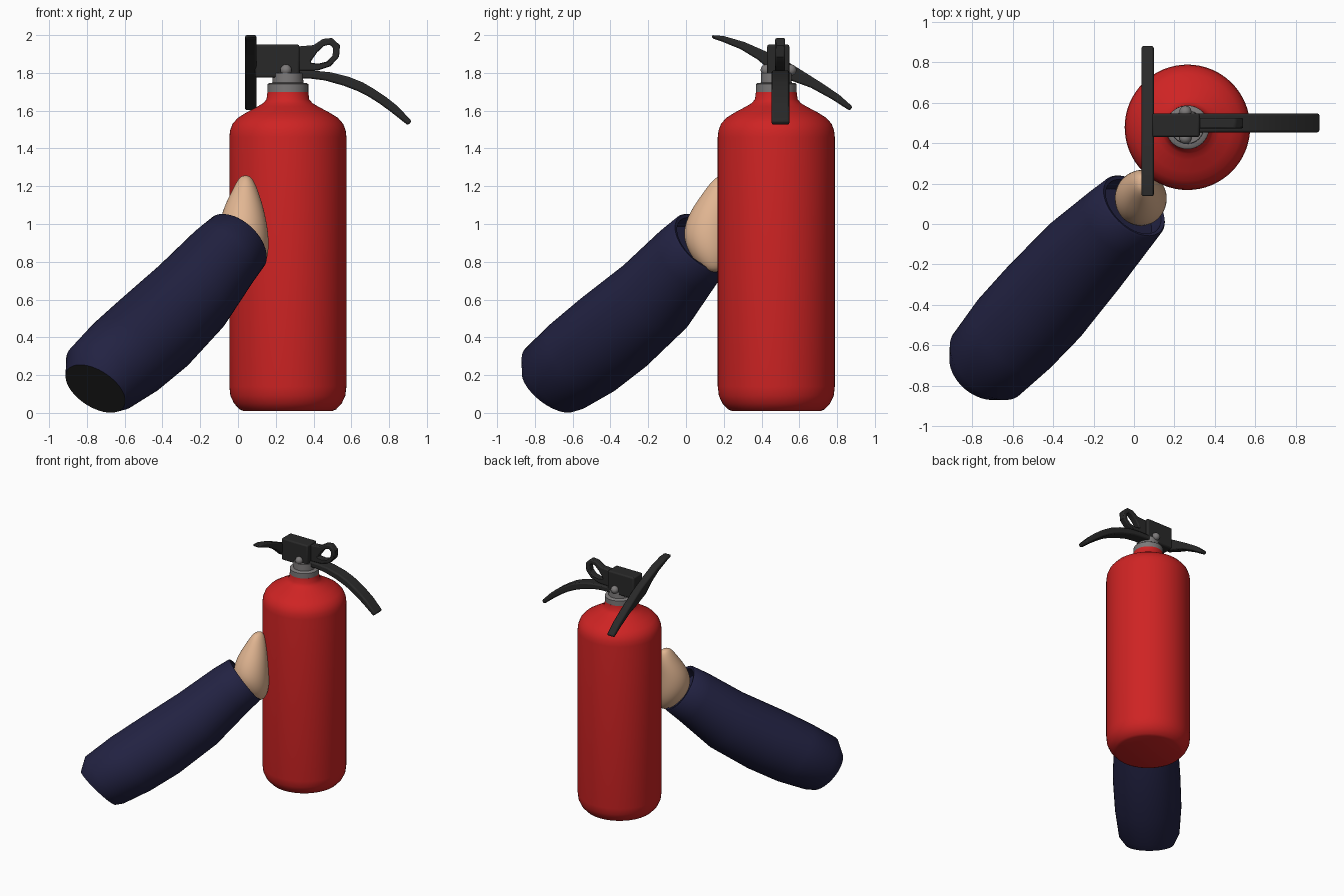
import bpy, bmesh, math
from mathutils import Vector


def mat(name, c):
    m = bpy.data.materials.new(name)
    m.diffuse_color = (*c, 1)
    return m


RED = mat("red paint", (0.62, 0.017, 0.017))
NAVY = mat("navy cloth", (0.016, 0.016, 0.055))
SKIN = mat("skin", (0.76, 0.47, 0.29))
BLACK = mat("black plastic", (0.022, 0.022, 0.022))
GREY = mat("grey metal", (0.2, 0.19, 0.19))


def finish(name, bm, mats, angle=40, bevel=0):
    bmesh.ops.recalc_face_normals(bm, faces=bm.faces)
    me = bpy.data.meshes.new(name)
    bm.to_mesh(me)
    bm.free()
    ob = bpy.data.objects.new(name, me)
    bpy.context.collection.objects.link(ob)
    for m in mats:
        me.materials.append(m)
    if bevel:
        b = ob.modifiers.new("bevel", 'BEVEL')
        b.width, b.segments, b.limit_method = bevel, 2, 'ANGLE'
        b.angle_limit = math.radians(50)
    bpy.ops.object.select_all(action='DESELECT')
    bpy.context.view_layer.objects.active = ob
    ob.select_set(True)
    bpy.ops.object.shade_smooth_by_angle(angle=math.radians(angle))
    return ob


def rings(sections, n):
    """Skin of elliptical rings: (centre, radius a, radius b, normal)."""
    bm = bmesh.new()
    rows = []
    for c, a, b, nrm in sections:
        nrm = Vector(nrm).normalized()
        u = (Vector((1, 0, 0)) - nrm * nrm.x).normalized()
        v = nrm.cross(u)
        rows.append([bm.verts.new(Vector(c) + u * a * math.cos(t) + v * b * math.sin(t))
                     for t in (2 * math.pi * i / n for i in range(n))])
    for p, q in zip(rows, rows[1:]):
        for i in range(n):
            j = (i + 1) % n
            bm.faces.new((p[i], p[j], q[j], q[i]))
    start = bm.faces.new(rows[0][::-1])
    bm.faces.new(rows[-1])
    return bm, start


def lathe(name, profile, m, n=64):
    bm, _ = rings([((CX, CY, z), r, r, (0, 0, 1)) for r, z in profile], n)
    return finish(name, bm, [m])


def strip(name, outer, inner, lo, hi, to3d, closed=False, bevel=0.01):
    """Solid band between two outlines, extruded from lo to hi."""
    bm = bmesh.new()
    rows = [[bm.verts.new(to3d(p, d)) for p, d in ((o, lo), (i, lo), (i, hi), (o, hi))]
            for o, i in zip(outer, inner)]
    pairs = list(zip(rows, rows[1:])) + ([(rows[-1], rows[0])] if closed else [])
    for p, q in pairs:
        for i in range(4):
            j = (i + 1) % 4
            bm.faces.new((p[i], p[j], q[j], q[i]))
    if not closed:
        bm.faces.new(rows[0])
        bm.faces.new(rows[-1])
    return finish(name, bm, [BLACK], 35, bevel)


def xz(p, d):
    return (p[0], d, p[1])


def yz(p, d):
    return (d, p[0], p[1])


CX, CY = 0.264, 0.478

# Tank and metal collar
lathe("tank", [(0.235, 0.01), (0.255, 0.018), (0.285, 0.05), (0.304, 0.09), (0.31, 0.14),
               (0.31, 1.46), (0.306, 1.495), (0.293, 1.53), (0.265, 1.562), (0.22, 1.59),
               (0.16, 1.622), (0.13, 1.64), (0.113, 1.66), (0.108, 1.70)], RED)
lathe("collar", [(0.095, 1.685), (0.108, 1.69), (0.108, 1.74), (0.1, 1.746),
                 (0.082, 1.748), (0.08, 1.80)], GREY, 40)

# Valve block and pin ends
strip("valve_block", [(0.09, 1.95), (0.325, 1.95)], [(0.09, 1.775), (0.325, 1.775)],
      0.43, 0.547, xz)
for tag, y in (("front", 0.425), ("back", 0.555)):
    bm = bmesh.new()
    bmesh.ops.create_uvsphere(bm, u_segments=20, v_segments=12, radius=0.03)
    bmesh.ops.translate(bm, verts=bm.verts, vec=(0.254, y, 1.815))
    finish("pin_" + tag, bm, [GREY])

# Crossing lever
strip("cross_lever",
      [(0.135, 2.0), (0.2, 1.995), (0.31, 1.963), (0.42, 1.915), (0.52, 1.87), (0.61, 1.815),
       (0.71, 1.752), (0.81, 1.685), (0.883, 1.62)],
      [(0.14, 1.982), (0.19, 1.966), (0.29, 1.925), (0.38, 1.87), (0.46, 1.80), (0.56, 1.758),
       (0.66, 1.722), (0.77, 1.662), (0.866, 1.6)], 0.037, 0.098, yz)

# Long curved handle
strip("long_handle",
      [(0.3, 1.812), (0.40, 1.812), (0.49, 1.803), (0.59, 1.778), (0.66, 1.75), (0.72, 1.715),
       (0.78, 1.675), (0.84, 1.628), (0.92, 1.545)],
      [(0.3, 1.77), (0.38, 1.77), (0.46, 1.76), (0.56, 1.732), (0.63, 1.705), (0.69, 1.675),
       (0.75, 1.637), (0.81, 1.593), (0.9, 1.522)], 0.453, 0.547, xz)

# Pull ring
strip("pull_ring",
      [(0.32, 1.94), (0.4, 1.947), (0.45, 1.98), (0.5, 1.985), (0.54, 1.945), (0.535, 1.885),
       (0.49, 1.835), (0.42, 1.812), (0.32, 1.81)],
      [(0.385, 1.86), (0.42, 1.91), (0.455, 1.942), (0.485, 1.95), (0.505, 1.93), (0.5, 1.89),
       (0.47, 1.86), (0.43, 1.85), (0.387, 1.852)], 0.472, 0.525, xz, True)

# Sleeve with dark end cap and open cuff
D = (0.56, 0.58, 0.59)
spine = [((-0.755, -0.72, 0.128), 0.178, (0.46, 0.54, 0.7)),
         ((-0.722, -0.686, 0.19), 0.224, (0.54, 0.57, 0.62)),
         ((-0.59, -0.54, 0.30), 0.246, D), ((-0.445, -0.385, 0.425), 0.25, D),
         ((-0.25, -0.165, 0.615), 0.235, D), ((-0.08, 0.01, 0.82), 0.205, D),
         ((-0.005, 0.085, 0.9), 0.19, D), ((0.0, 0.09, 0.905), 0.182, D),
         ((-0.003, 0.087, 0.902), 0.165, D), ((-0.05, 0.04, 0.855), 0.165, D)]
bm, cap = rings([(c, r, r, d) for c, r, d in spine], 48)
cap.material_index = 1
finish("sleeve", bm, [NAVY, BLACK], 50)

# Hand pressed against the tank
palm = [(0.08, 0.15, 0.745, 0.03, 0.03), (0.075, 0.145, 0.77, 0.065, 0.07),
        (0.05, 0.13, 0.85, 0.115, 0.12), (0.03, 0.12, 0.95, 0.133, 0.142),
        (0.027, 0.14, 1.06, 0.116, 0.125), (0.036, 0.178, 1.16, 0.077, 0.092),
        (0.04, 0.198, 1.23, 0.045, 0.06), (0.04, 0.205, 1.258, 0.02, 0.03)]
bm, _ = rings([((x, y, z), a, b, (0, 0, 1)) for x, y, z, a, b in palm], 24)
hand = finish("hand", bm, [SKIN], 180)
hand.modifiers.new("smooth", 'SUBSURF').levels = 2
hand.modifiers["smooth"].render_levels = 2
